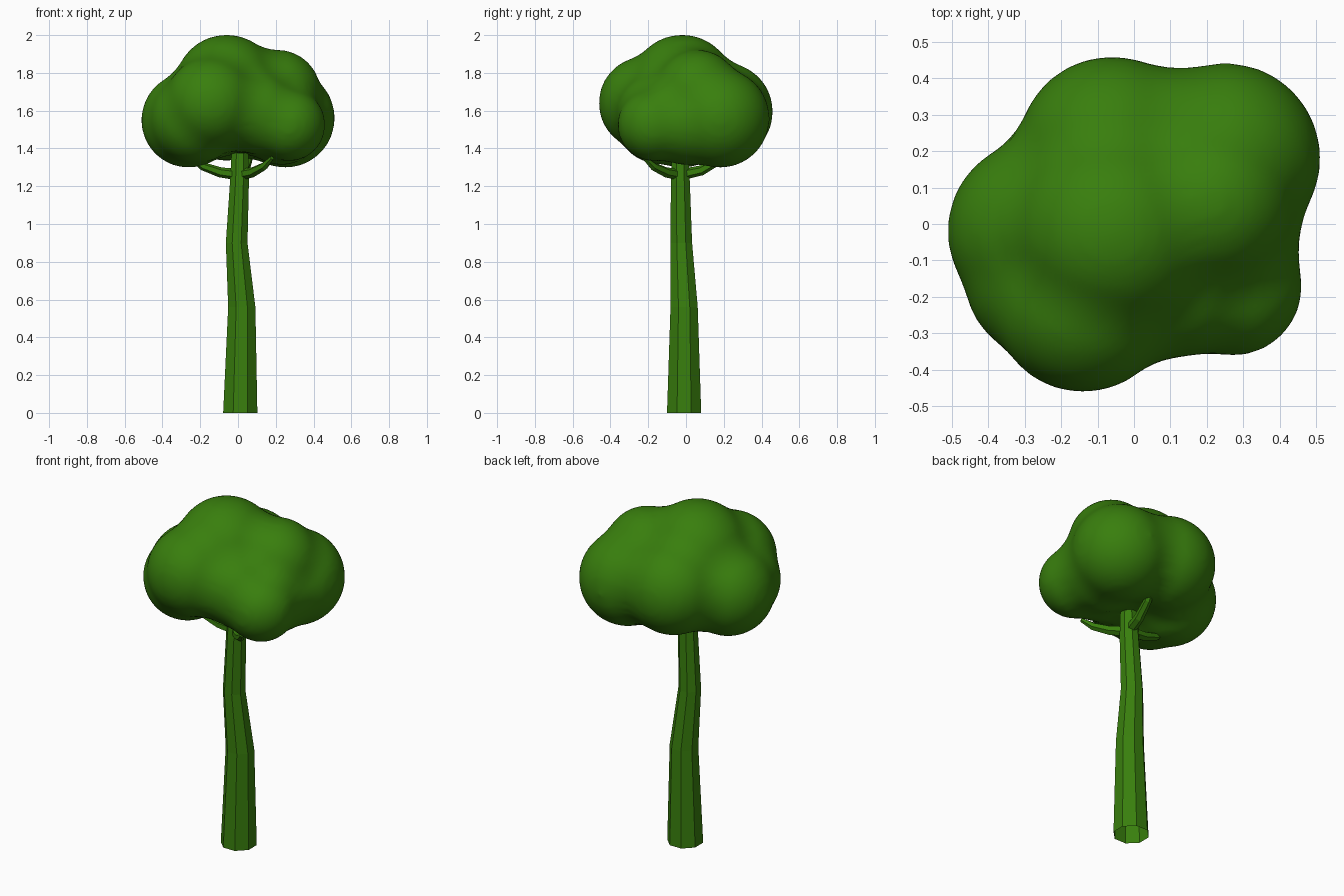
import bpy, bmesh
from math import cos, sin, pi
from mathutils import Vector

cube = bpy.data.objects.get("Cube")
if cube:
    bpy.data.objects.remove(cube)

green = bpy.data.materials.new("leaf_green")
green.use_nodes = True
green.diffuse_color = (0.04, 0.21, 0.004, 1)
green.node_tree.nodes["Principled BSDF"].inputs["Base Color"].default_value = green.diffuse_color


def finish(name, bm):
    """Turn a bmesh into a named, coloured object."""
    bmesh.ops.recalc_face_normals(bm, faces=bm.faces)
    mesh = bpy.data.meshes.new(name)
    bm.to_mesh(mesh)
    bm.free()
    mesh.materials.append(green)
    obj = bpy.data.objects.new(name, mesh)
    bpy.context.collection.objects.link(obj)
    return obj


def tube(name, stations, sides, level=False):
    """Skin rings along (x, y, z, radius) stations; level keeps rings horizontal."""
    bm = bmesh.new()
    points = [Vector(s[:3]) for s in stations]
    rings = []
    for i, (p, s) in enumerate(zip(points, stations)):
        along = points[min(i + 1, len(points) - 1)] - points[max(i - 1, 0)]
        if level:
            u, v = Vector((1, 0, 0)), Vector((0, 1, 0))
        else:
            u = along.cross(Vector((0, 0, 1))).normalized()
            v = u.cross(along).normalized()
        angles = [2 * pi * (k + 0.5) / sides for k in range(sides)]
        rings.append([bm.verts.new(p + s[3] * (u * cos(a) + v * sin(a))) for a in angles])
    for low, high in zip(rings, rings[1:]):
        for k in range(sides):
            n = (k + 1) % sides
            bm.faces.new((low[k], low[n], high[n], high[k]))
    bm.faces.new(rings[-1])
    return finish(name, bm)


# Bent, tapering trunk
tube("trunk", [(0.012, -0.01, 0, 0.098), (0.02, -0.01, 0.56, 0.078),
               (-0.007, -0.025, 0.9, 0.062), (0.008, -0.03, 1.23, 0.054),
               (0.01, -0.03, 1.375, 0.048)], 8, level=True)

# Three branches that curve out and up into the leaves
fork = Vector((0.01, -0.03, 1.26))
tips = {"left_branch": (0.18, -0.22, 1.35), "right_branch": (-0.25, -0.05, 1.35),
        "back_branch": (0.07, 0.25, 1.42)}
for name, tip in tips.items():
    reach = Vector(tip) - fork
    path = []
    for t, lift, radius in ((0, 0, 0.03), (0.4, 0.15, 0.027), (0.75, 0.5, 0.022), (1, 1, 0.012)):
        path.append((fork.x + reach.x * t, fork.y + reach.y * t, fork.z + reach.z * lift, radius))
    tube(name, path, 6)

# Leafy crown: swollen lobes are fused, then drawn back in so the creases fill
swell = 0.09
lobes = [(-0.06, -0.02, 1.727, 0.273), (-0.1, 0, 1.62, 0.26),
         (-0.26, -0.02, 1.55, 0.25), (-0.14, -0.215, 1.64, 0.245),
         (-0.23, -0.14, 1.555, 0.235), (-0.06, 0.2, 1.595, 0.258),
         (0.25, 0.18, 1.56, 0.26), (0.21, 0.06, 1.695, 0.225),
         (0.27, -0.17, 1.525, 0.19), (0.23, 0, 1.54, 0.225),
         (0.11, -0.15, 1.585, 0.215), (0.12, 0.2, 1.59, 0.225)]
bm = bmesh.new()
for x, y, z, radius in lobes:
    ball = bmesh.ops.create_icosphere(bm, subdivisions=4, radius=radius + swell)
    bmesh.ops.translate(bm, verts=ball["verts"], vec=(x, y, z))
crown = finish("crown", bm)
remesh = crown.modifiers.new("fuse", 'REMESH')
remesh.mode = 'VOXEL'
remesh.voxel_size = 0.022
remesh.use_smooth_shade = True
round_off = crown.modifiers.new("round_off", 'SMOOTH')
round_off.factor = 0.5
round_off.iterations = 12
draw_in = crown.modifiers.new("draw_in", 'DISPLACE')
draw_in.mid_level = 0
draw_in.strength = 0.004 - swell
soften = crown.modifiers.new("soften", 'SMOOTH')
soften.factor = 0.5
soften.iterations = 8
